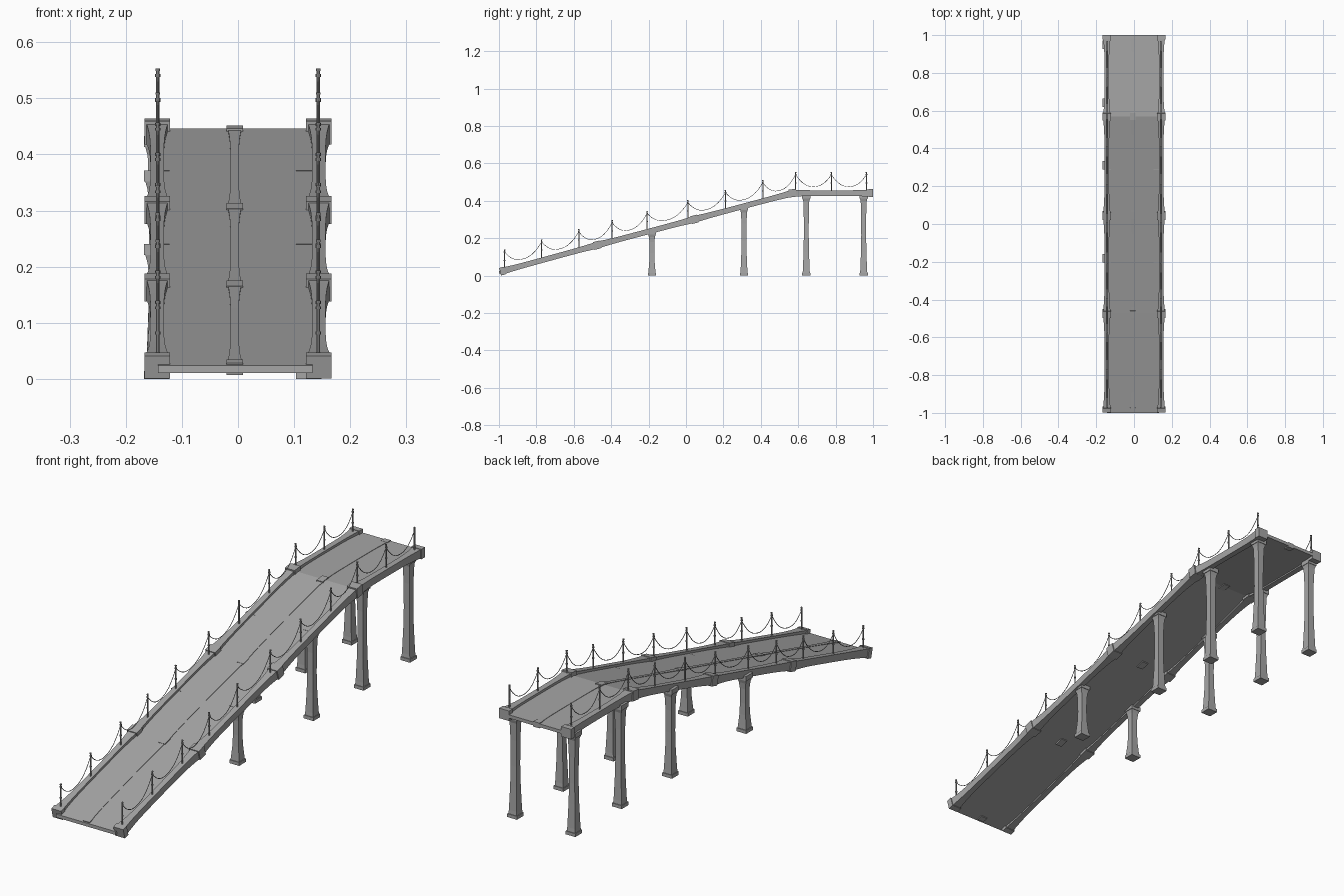
import bpy, bmesh, math
from mathutils import Vector, Matrix

cube = bpy.data.objects.get("Cube")
if cube:
    bpy.data.objects.remove(cube, do_unlink=True)


def material(name, rgb):
    m = bpy.data.materials.new(name)
    m.use_nodes = True
    m.diffuse_color = (*rgb, 1)
    bsdf = next(n for n in m.node_tree.nodes if n.type == 'BSDF_PRINCIPLED')
    bsdf.inputs["Base Color"].default_value = (*rgb, 1)
    return m


STONE = material("grey stone", (0.38, 0.38, 0.38))
METAL = material("grey metal", (0.33, 0.33, 0.33))

# Joints of the sloping and level spans, as (y, z)
JOINTS = [(-0.982, 0.024), (-0.475, 0.163), (0.045, 0.301), (0.57, 0.441), (0.988, 0.441)]
SPANS = list(zip(JOINTS, JOINTS[1:]))


def path_z(y):
    for (y0, z0), (y1, z1) in SPANS:
        if y <= y1 or y1 == JOINTS[-1][0]:
            return z0 + (z1 - z0) * (y - y0) / (y1 - y0)


def add_object(name, bm, mat):
    bmesh.ops.recalc_face_normals(bm, faces=bm.faces[:])
    me = bpy.data.meshes.new(name)
    bm.to_mesh(me)
    bm.free()
    me.materials.append(mat)
    ob = bpy.data.objects.new(name, me)
    bpy.context.collection.objects.link(ob)


def loft(bm, rings):
    """Skin a solid through a list of equal sized vertex rings."""
    loops = [[bm.verts.new(p) for p in ring] for ring in rings]
    for a, b in zip(loops, loops[1:]):
        for i in range(len(a)):
            j = (i + 1) % len(a)
            bm.faces.new((a[i], a[j], b[j], b[i]))
    bm.faces.new(loops[0])
    bm.faces.new(loops[-1])


def box(bm, centre, size, tilt=0):
    mat = (Matrix.Translation(centre) @ Matrix.Rotation(tilt, 4, 'X')
           @ Matrix.Diagonal((*size, 1)))
    bmesh.ops.create_cube(bm, size=1, matrix=mat)


def flat_ring(x, y, z, r):
    return [(x - r, y - r, z), (x + r, y - r, z), (x + r, y + r, z), (x - r, y + r, z)]


def upright_ring(x, y, z, w, h):
    return [(x - w, y, z - h), (x + w, y, z - h), (x + w, y, z + h), (x - w, y, z + h)]


def slope(span):
    (y0, z0), (y1, z1) = span
    return math.atan2(z1 - z0, y1 - y0)


# Deck slab
bm = bmesh.new()
loft(bm, [upright_ring(-0.005, y, path_z(y) - 0.002, 0.138, 0.007)
          for y in [-1] + [j[0] for j in JOINTS[1:-1]] + [1]])
add_object("deck", bm, STONE)


# Beams that flare out towards every joint, with a block on each joint
def beam(name, x, width, flare, height, rise, block, drop):
    bm = bmesh.new()
    steps = 16
    for (y0, z0), (y1, z1) in SPANS:
        rings = []
        for i in range(steps + 1):
            t = i / steps
            p = abs(2 * t - 1) ** 4
            rings.append(upright_ring(x, y0 + (y1 - y0) * t, z0 + (z1 - z0) * t,
                                      (width + flare * p) / 2, (height + rise * p) / 2))
        loft(bm, rings)
    tilts = [slope(s) for s in SPANS]
    for i, (y, z) in enumerate(JOINTS):
        tilt = (tilts[max(i - 1, 0)] + tilts[min(i, len(tilts) - 1)]) / 2
        length = 0.024 if i in (0, len(JOINTS) - 1) else 0.038
        box(bm, (x, y, z - drop), (block[0], length, block[1]), tilt)
    add_object(name, bm, STONE)


for side, x in (("left", 0.144), ("right", -0.144)):
    beam(side + "_edge_beam", x, 0.024, 0.018, 0.03, 0.009, (0.046, 0.042), 0)
beam("centre_rib", -0.006, 0.015, 0.011, 0.013, 0.002, (0.029, 0.022), 0.003)

# Pillars: plinth, waisted shaft and capital
for n, y in enumerate((-0.182, 0.31, 0.643, 0.95)):
    for side, x in (("left", 0.126), ("right", -0.145)):
        top = path_z(y) - (0 if n < 2 else 0.008)
        bm = bmesh.new()
        box(bm, (x, y, 0.007), (0.045, 0.045, 0.014))
        box(bm, (x, y, top - 0.01), (0.045, 0.045, 0.02))
        shaft = [(0.014, 0.0195), (0.03, 0.018), (0.3 * top, 0.0145), (0.5 * top, 0.013),
                 (0.75 * top, 0.0135), (top - 0.035, 0.016), (top - 0.019, 0.0205)]
        loft(bm, [flat_ring(x, y, z, r) for z, r in shaft])
        add_object(f"{side}_pillar_{n + 1}", bm, STONE)

# Railing posts with collars, joined by sagging chains
POST_Y = [-0.97, -0.772, -0.573, -0.395, -0.208, 0.01, 0.211, 0.411, 0.586, 0.777, 0.965]
for side, x in (("left", 0.143), ("right", -0.143)):
    bm = bmesh.new()
    for y in POST_Y:
        base = path_z(min(y, 0.57))
        for low, high, r in ((0, 0.111, 0.003), (0.052, 0.057, 0.0045),
                             (0.097, 0.102, 0.0045), (0.108, 0.112, 0.004)):
            bmesh.ops.create_cone(bm, cap_ends=True, segments=8, radius1=r, radius2=r,
                                  depth=high - low,
                                  matrix=Matrix.Translation((x, y, base + (low + high) / 2)))
    add_object(side + "_railing_posts", bm, METAL)

    bm = bmesh.new()
    for ya, yb in zip(POST_Y, POST_Y[1:]):
        a = Vector((x, ya, path_z(min(ya, 0.57)) + 0.099))
        b = Vector((x, yb, path_z(min(yb, 0.57)) + 0.099))
        pts = []
        for i in range(17):
            t = i / 16
            p = a.lerp(b, t)
            p.z -= 0.064 * (1 - abs(2 * t - 1) ** 2.3)
            pts.append(p)
        rings = []
        for i, p in enumerate(pts):
            d = (pts[min(i + 1, 16)] - pts[max(i - 1, 0)]).normalized()
            u = Vector((1, 0, 0))
            v = d.cross(u)
            rings.append([p + 0.0014 * (u * math.cos(k * math.pi / 3) + v * math.sin(k * math.pi / 3))
                          for k in range(6)])
        loft(bm, rings)
    add_object(side + "_railing_chains", bm, METAL)
